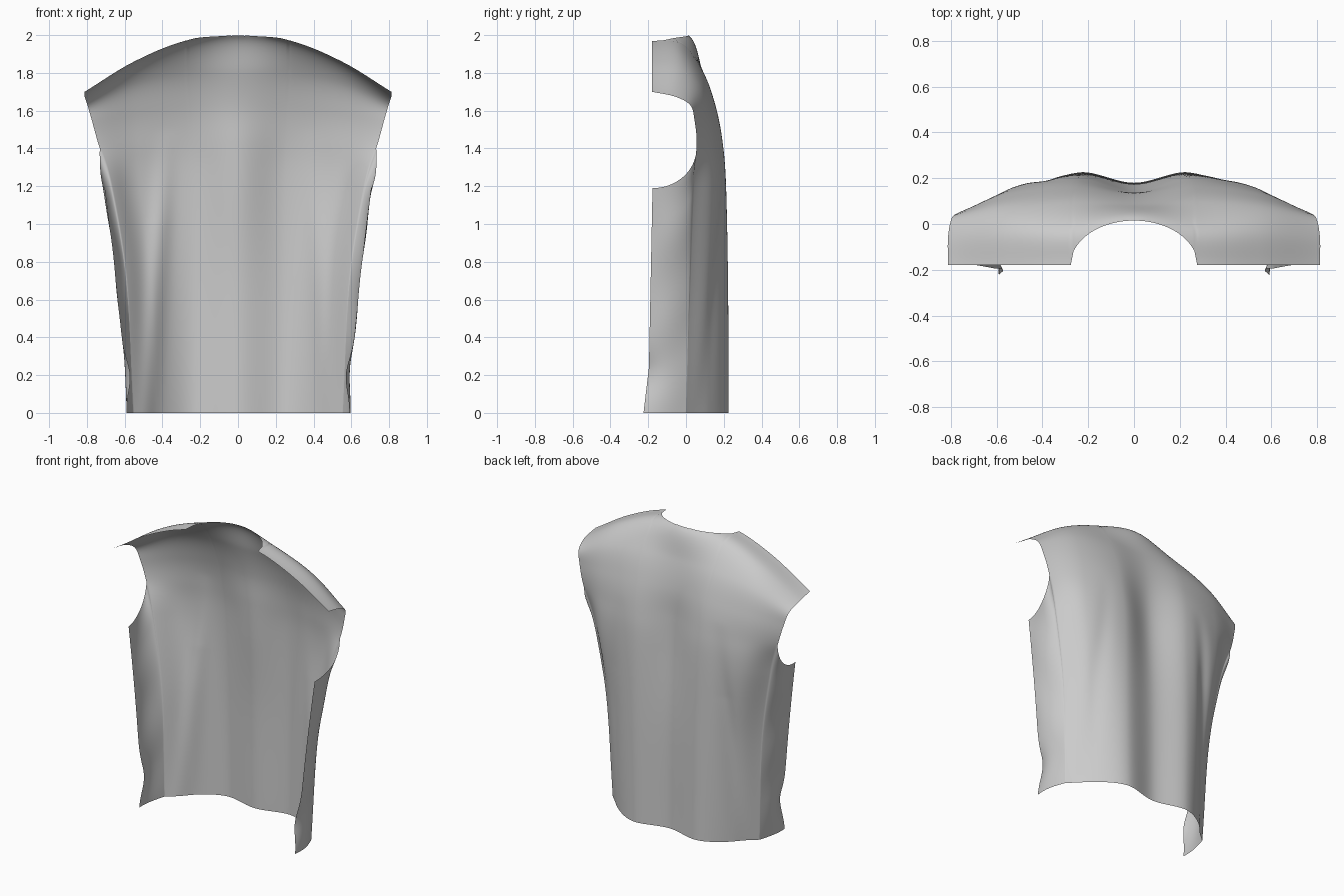
import bpy, bmesh
from math import sqrt, cos, sin, pi, exp
from mathutils import Vector as V

if "Cube" in bpy.data.objects:
    bpy.data.objects.remove(bpy.data.objects["Cube"])

# guide lines of the right half, each from the hem up the back and over the shoulder
CENTRE = [(0, .18, 0), (0, .175, .7), (0, .15, 1.2), (0, .14, 1.42),
          (0, .13, 1.61), (0, .088, 1.80), (0, .015, 1.997), (0, -.18, 2.0)]
BLADE = [(.24, .225, 0), (.25, .222, .7), (.25, .212, 1.2), (.26, .194, 1.43),
         (.27, .158, 1.62), (.28, .092, 1.80), (.28, -.025, 1.955), (.28, -.18, 1.967)]
FLANK = [(.43, .125, 0), (.46, .14, .7), (.52, .16, 1.2), (.53, .152, 1.43),
         (.54, .128, 1.59), (.55, .075, 1.745), (.55, -.03, 1.847), (.55, -.18, 1.86)]
EDGE = [(.555, .0, 0), (.59, .02, .7), (.67, .038, 1.2), (.738, .056, 1.42),
        (.774, .045, 1.55), (.797, .022, 1.63), (.812, -.06, 1.675), (.812, -.18, 1.70)]
ROWS, COLS, SIDE = 110, 140, 26


def spline(pts, t):
    """Smooth curve through pts, t in 0..1."""
    p = [2 * pts[0] - pts[1]] + pts + [2 * pts[-1] - pts[-2]]
    s = min(max(t, 0), 1) * (len(pts) - 1)
    i = min(int(s), len(pts) - 2)
    u = s - i
    a, b, c, d = p[i:i + 4]
    return .5 * (2 * b + (c - a) * u + (2 * a - 5 * b + 4 * c - d) * u * u
                 + (3 * b - a - 3 * c + d) * u ** 3)


def resample(line, n):
    """n + 1 evenly spaced points along a polyline."""
    run = [0]
    for a, b in zip(line, line[1:]):
        run.append(run[-1] + (b - a).length)
    out, k = [], 0
    for i in range(n + 1):
        d = run[-1] * i / n
        while k < len(line) - 2 and run[k + 1] < d:
            k += 1
        f = (d - run[k]) / max(run[k + 1] - run[k], 1e-9)
        out.append(line[k].lerp(line[k + 1], min(f, 1)))
    return out


def neck_limit(x):
    """Front limit of the cloth: half-oval neckline, straight shoulder seam."""
    r = min(abs(x) / .28, 1)
    return .015 - .2 * (1 - sqrt(1 - r * r))if r < .98 else -.18


def fold(p):
    """Drape folds running from the shoulder blades down and outwards."""
    q = p.copy()
    if abs(p.x) < .7 and p.z < 1.5:
        env = min(1, (1.5 - p.z) / .5)
        for sgn, amp in ((-1, .02), (1, .008)):
            xf = sgn * (.39 + .07 * (1.3 - p.z))
            q.y -= amp * env * exp(-((p.x - xf) / .055) ** 2)
    return q


right = [[V(p) for p in g] for g in (CENTRE, BLADE, FLANK, EDGE)]
left = [[V((-p.x, p.y, p.z)) for p in g] for g in right[:0:-1]]
guides = left + right

# back and shoulders
columns = []
for j in range(COLS + 1):
    ctrl = [spline([g[r] for g in guides], j / COLS) for r in range(8)]
    line = []
    for k in range(401):
        p = spline(ctrl, k / 400)
        if p.z > 1.5 and p.y < neck_limit(p.x):
            p.y = neck_limit(p.x)
            line.append(p)
            break
        line.append(p)
    columns.append([fold(p) for p in resample(line, ROWS)])


def side_columns(edge):
    """Side panel from the back edge forwards, its top curving under the arm."""
    sgn = 1 if edge[0].x > 0 else -1
    m = next(i for i, p in enumerate(edge) if p.z >= 1.40)
    top, cols = edge[m].z, []
    for k in range(1, SIDE + 1):
        f = 1 - cos(k / SIDE * pi / 2)
        h = 1.19 + (top - 1.19) * (1 - sqrt(1 - (1 - f) ** 2))
        col = []
        for p in edge[:m + 1]:
            z = p.z * h / top
            low = max(0, 1 - z / .25)
            front = -.195 - .03 * low + .02 * max(0, z - .3)
            g = sin(f * pi / 2)
            x = abs(p.x) * (1 - g) + g * (.592 + .112 * (z / 1.19) ** 1.4)
            x += sin(pi * f) * (.006 + .004 * sin(z * 14 + sgn))
            x -= .03 * f ** 3 * exp(-((z - .2) / .12) ** 2)
            col.append(V((sgn * x, p.y + (front - p.y) * f, z)))
        cols.append(col)
    return cols


columns = side_columns(columns[0])[::-1] + columns + side_columns(columns[-1])

# stitch neighbouring columns into one sheet
bm = bmesh.new()
grid = [[bm.verts.new(p) for p in c] for c in columns]
for a, b in zip(grid, grid[1:]):
    for i in range(min(len(a), len(b)) - 1):
        bm.faces.new((a[i], a[i + 1], b[i + 1], b[i])).smooth = True
mesh = bpy.data.meshes.new("garment_back")
bm.to_mesh(mesh)
bm.free()
obj = bpy.data.objects.new("garment_back", mesh)
bpy.context.collection.objects.link(obj)
